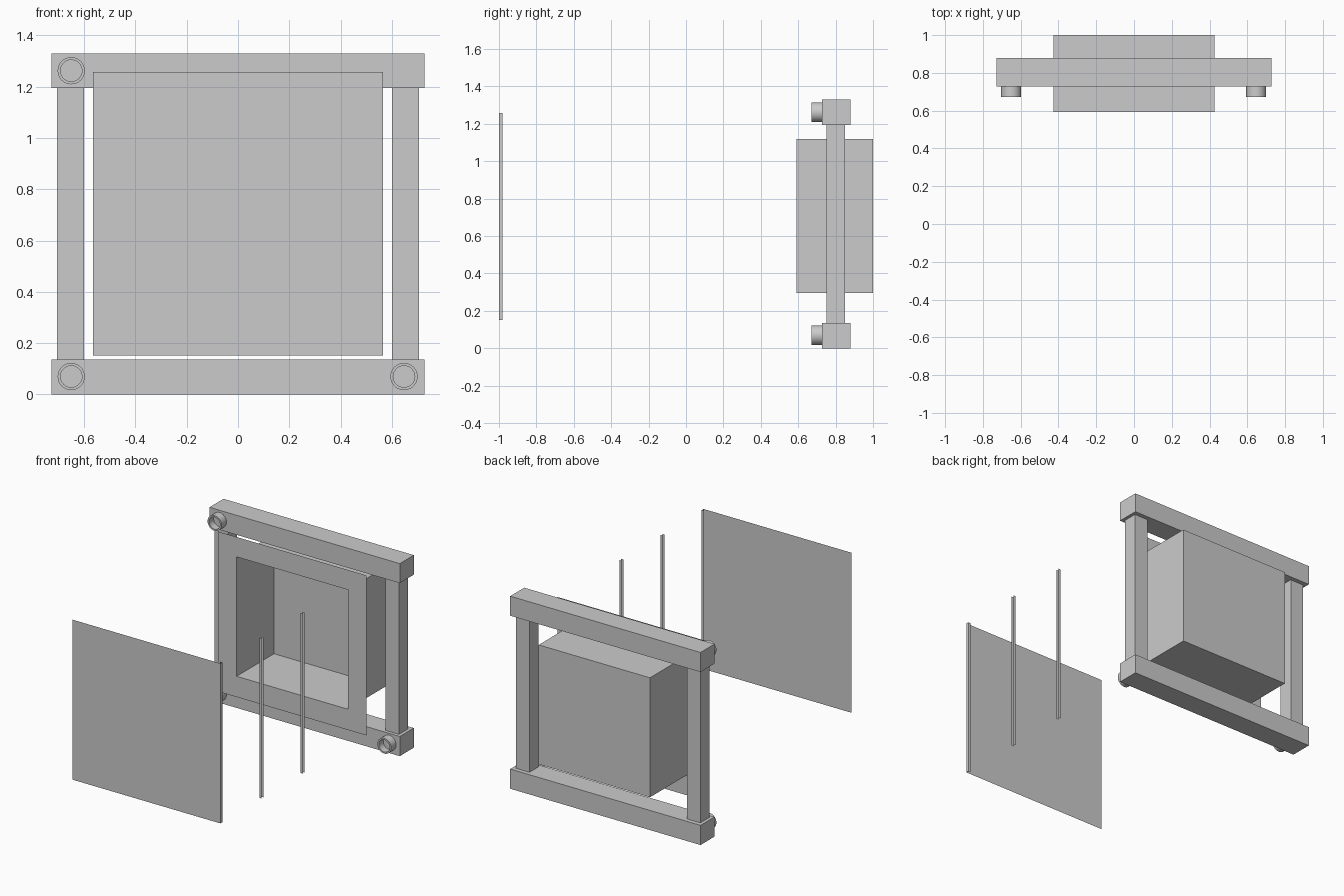
import bpy, bmesh, math

if "Cube" in bpy.data.objects:
    bpy.data.objects.remove(bpy.data.objects["Cube"])


def finish(bm, name):
    mesh = bpy.data.meshes.new(name)
    bm.to_mesh(mesh)
    bm.free()
    ob = bpy.data.objects.new(name, mesh)
    bpy.context.collection.objects.link(ob)
    return ob


def box(name, x0, x1, y0, y1, z0, z1):
    bm = bmesh.new()
    bmesh.ops.create_cube(bm, size=1)
    for v in bm.verts:
        v.co.x = (x0 + x1) / 2 + v.co.x * (x1 - x0)
        v.co.y = (y0 + y1) / 2 + v.co.y * (y1 - y0)
        v.co.z = (z0 + z1) / 2 + v.co.z * (z1 - z0)
    return finish(bm, name)


def sheet(name, x0, x1, y, z0=0.152, z1=1.257):
    bm = bmesh.new()
    bm.faces.new([bm.verts.new(p) for p in
                  ((x0, y, z0), (x1, y, z0), (x1, y, z1), (x0, y, z1))])
    return finish(bm, name)


# Frame: two rails and two posts
box("bottom_rail", -0.727, 0.727, 0.727, 0.88, 0, 0.136)
box("top_rail", -0.727, 0.727, 0.727, 0.88, 1.195, 1.33)
for side, x in (("left", -0.653), ("right", 0.653)):
    box(side + "_post", x - 0.052, x + 0.052, 0.75, 0.85, 0.136, 1.195)

# Recessed cabinet: flat flange around an open thin-walled box
bm = bmesh.new()


def ring(hx, y, z0, z1):
    return [bm.verts.new(p) for p in
            ((-hx, y, z0), (hx, y, z0), (hx, y, z1), (-hx, y, z1))]


loops = [ring(0.566, 0.592, 0.152, 1.257),
         ring(0.425, 0.592, 0.295, 1.12),
         ring(0.425, 1.0, 0.295, 1.12)]
for a, b in zip(loops, loops[1:]):
    for i in range(4):
        j = (i + 1) % 4
        bm.faces.new((a[i], a[j], b[j], b[i]))
bm.faces.new(loops[-1])
finish(bm, "recessed_cabinet")

# Separate flat front panel with its small side return
sheet("front_panel", -0.566, 0.566, -1.0)
sheet("panel_rear_lip", 0.548, 0.566, -0.98)
bm = bmesh.new()
bm.faces.new([bm.verts.new(p) for p in
              ((0.566, -1.0, 0.152), (0.566, -0.98, 0.152),
               (0.566, -0.98, 1.257), (0.566, -1.0, 1.257))])
finish(bm, "panel_side_return")

# Thin paired upright strips between panel and cabinet
for n, y in enumerate((-0.55, -0.10)):
    for k, dy in enumerate((0, 0.02)):
        sheet(f"edge_strip_{n}_{k}", 0.548, 0.566, y + dy)

# Hollow round corner sockets, three of the four corners
PROFILE = ((0.053, 0.73), (0.053, 0.672), (0.042, 0.672), (0.042, 0.722))
SIDES = 32
for name, x, z in (("lower_left_socket", -0.65, 0.07),
                   ("lower_right_socket", 0.647, 0.07),
                   ("upper_left_socket", -0.65, 1.262)):
    bm = bmesh.new()
    rings = [[bm.verts.new((x + r * math.cos(2 * math.pi * i / SIDES), y,
                            z + r * math.sin(2 * math.pi * i / SIDES)))
              for i in range(SIDES)] for r, y in PROFILE]
    for a, b in zip(rings, rings[1:]):
        for i in range(SIDES):
            j = (i + 1) % SIDES
            bm.faces.new((a[i], a[j], b[j], b[i]))
    bm.faces.new(rings[-1])
    bmesh.ops.recalc_face_normals(bm, faces=bm.faces)
    ob = finish(bm, name)
    bpy.ops.object.select_all(action='DESELECT')
    ob.select_set(True)
    bpy.context.view_layer.objects.active = ob
    bpy.ops.object.shade_smooth_by_angle(angle=math.radians(35))
